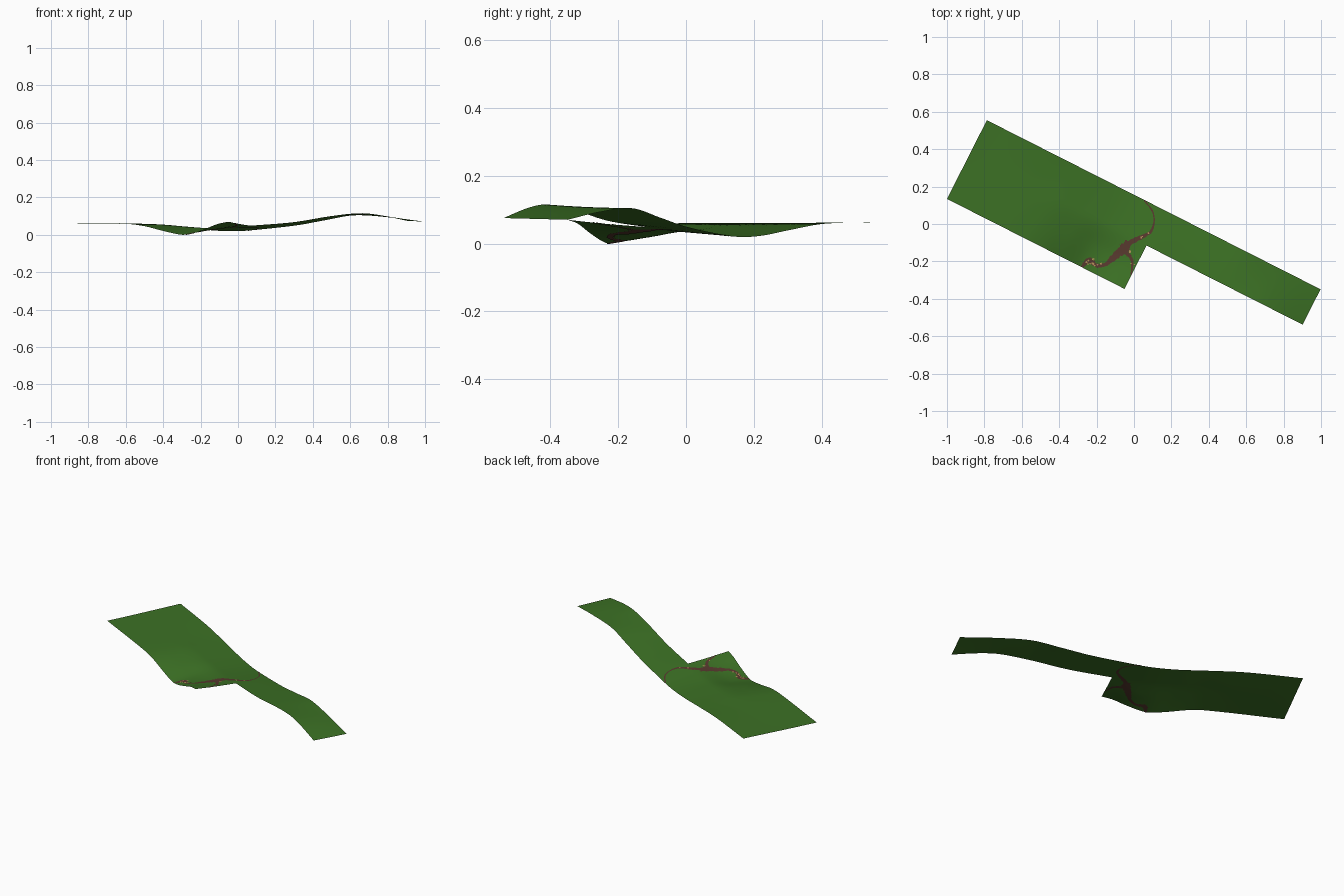
import bpy, bmesh, math, random
from mathutils import Vector

random.seed(4)
cube = bpy.data.objects.get("Cube")
if cube:
    bpy.data.objects.remove(cube)

# Layout: u runs along the strip, v across it
ALONG = Vector((0.892, -0.452))
ACROSS = Vector((0.452, 0.892))
CORNER = Vector((-1.0, 0.134))
STEP, SHELF, WIDTH, LENGTH = 1.064, 0.26, 0.472, 2.0

# Height profiles along u: front edge, inner line, shelf line, back edge
FRONT = [(0, .06), (.45, .058), (.56, .046), (.67, .021), (.785, 0), (.84, .006),
         (.93, .033), (1.0, .058), (1.067, .07)]
INNER = [(0, .06), (.48, .057), (.67, .036), (.785, .019), (.85, .02), (.93, .031), (1.067, .058)]
MIDDLE = [(0, .061), (.5, .056), (.7, .042), (.82, .035), (.93, .038), (1.06, .048),
          (1.32, .067), (1.55, .1), (1.72, .115), (1.84, .105), (2, .075)]
BACK = [(0, .063), (.33, .058), (.55, .04), (.72, .024), (.85, .019), (.95, .023),
        (1.23, .05), (1.4, .077), (1.58, .104), (1.8, .092), (2, .07)]


def smooth(keys, t):
    """Cubic interpolation through (position, value) keys."""
    t = min(max(t, keys[0][0]), keys[-1][0])

    def slope(i):
        a, b = keys[max(i - 1, 0)], keys[min(i + 1, len(keys) - 1)]
        return (b[1] - a[1]) / (b[0] - a[0])

    for i in range(len(keys) - 1):
        (x, p), (y, q) = keys[i], keys[i + 1]
        if t <= y:
            d = y - x
            s = (t - x) / d
            blend = s * s * (3 - 2 * s)
            return (p + (q - p) * blend + slope(i) * d * s * (1 - s) ** 2
                    - slope(i + 1) * d * s * s * (1 - s))
    return keys[-1][1]


def height(u, v):
    mid, back = smooth(MIDDLE, u), smooth(BACK, u)
    if v >= SHELF:
        return mid + (back - mid) * (v - SHELF) / (WIDTH - SHELF)
    return smooth([(0, smooth(FRONT, u)), (SHELF / 2, smooth(INNER, u)),
                   (SHELF, mid), (WIDTH, back)], v)


def on_ground(x, y, lift):
    """Point on the turf under (x, y), kept inside the outline."""
    rel = Vector((x, y)) - CORNER
    u, v = rel.dot(ALONG), min(max(rel.dot(ACROSS), 0), WIDTH)
    if v < SHELF:
        u = min(u, STEP)
    p = CORNER + ALONG * u + ACROSS * v
    return p.x, p.y, height(u, v) + lift


def material(name, color):
    m = bpy.data.materials.new(name)
    m.use_nodes = True
    m.diffuse_color = (*color, 1)
    bsdf = m.node_tree.nodes["Principled BSDF"]
    bsdf.inputs["Base Color"].default_value = (*color, 1)
    bsdf.inputs["Roughness"].default_value = 0.9
    return m


def finish(bm, name, mat):
    mesh = bpy.data.meshes.new(name)
    bm.to_mesh(mesh)
    bm.free()
    mesh.materials.append(mat)
    mesh.shade_smooth()
    obj = bpy.data.objects.new(name, mesh)
    bpy.context.collection.objects.link(obj)
    return obj


grass = material("grass green", (0.045, 0.165, 0.018))
soil = material("soil brown", (0.095, 0.04, 0.027))
sand = material("sand tan", (0.45, 0.27, 0.1))

# Turf sheet: wide part, then the narrow strip behind the step
us = [STEP * i / 54 for i in range(55)] + [STEP + (LENGTH - STEP) * i / 46 for i in range(1, 47)]
vs = [SHELF * j / 14 for j in range(15)] + [SHELF + (WIDTH - SHELF) * j / 10 for j in range(1, 11)]
bm = bmesh.new()
verts = {}
for i, u in enumerate(us):
    for j, v in enumerate(vs):
        if u <= STEP or v >= SHELF:
            p = CORNER + ALONG * u + ACROSS * v
            verts[i, j] = bm.verts.new((p.x, p.y, height(u, v)))
for i, j in verts:
    ring = [(i, j), (i + 1, j), (i + 1, j + 1), (i, j + 1)]
    if all(k in verts for k in ring):
        bm.faces.new([verts[k] for k in ring])
finish(bm, "turf", grass)


# Bare soil ribbons, on the top and the underside
def ribbon(name, path, lift):
    """Ragged ribbon along (x, y, width) points, lying on the turf."""
    bm = bmesh.new()
    keys = [[(i, p[k]) for i, p in enumerate(path)] for k in range(3)]
    steps = (len(path) - 1) * 8
    rng = random.Random(7)
    last = None
    for n in range(steps + 1):
        t = n / 8
        x, y, w = (smooth(k, t) for k in keys)
        ahead = Vector([smooth(k, t + .1) - smooth(k, t - .1) for k in keys[:2]])
        side = Vector((-ahead.y, ahead.x)).normalized() * w / 2
        left, right = rng.uniform(.75, 1.25), rng.uniform(.75, 1.25)
        row = []
        for s in (-right, -right / 3, left / 3, left):
            row.append(bm.verts.new(on_ground(x + side.x * s, y + side.y * s, lift)))
        if last:
            for a in range(3):
                ring = [last[a], row[a], row[a + 1], last[a + 1]]
                bm.faces.new(ring if lift < 0 else ring[::-1])
        last = row
    bm.normal_update()
    for f in bm.faces:
        if f.normal.z * lift < 0:
            f.normal_flip()
    finish(bm, name, soil)


main_path = [(.055, .125, .008), (.095, .075, .008), (.108, .02, .008), (.09, -.04, .014),
             (.04, -.07, .02), (-.02, -.1, .03), (-.055, -.135, .055), (-.1, -.17, .035),
             (-.15, -.215, .024), (-.2, -.222, .02), (-.24, -.195, .03), (-.28, -.23, .01)]
branch_path = [(-.055, -.14, .03), (-.03, -.165, .02), (-.01, -.2, .016), (-.015, -.275, .005)]
spur_path = [(-.05, -.125, .03), (-.042, -.085, .008)]
for side, lift in (("top", .0015), ("under", -.0015)):
    ribbon("soil_track_" + side, main_path, lift)
    ribbon("soil_branch_" + side, branch_path, lift)
    ribbon("soil_spur_" + side, spur_path, lift)

# Sandy flecks scattered near the soil
bm = bmesh.new()
for cx, cy, count in ((-.235, -.2, 9), (-.195, -.215, 4), (-.02, -.14, 2), (-.01, -.22, 3), (.06, -.065, 3)):
    for n in range(count):
        x, y = cx + random.uniform(-.022, .022), cy + random.uniform(-.018, .018)
        size, turn = random.uniform(.003, .007), random.uniform(0, math.pi)
        bm.faces.new([bm.verts.new(on_ground(x + size * math.cos(turn + k * math.pi / 2),
                                             y + size * math.sin(turn + k * math.pi / 2), .0025))
                      for k in range(4)])
finish(bm, "sand_flecks", sand)
